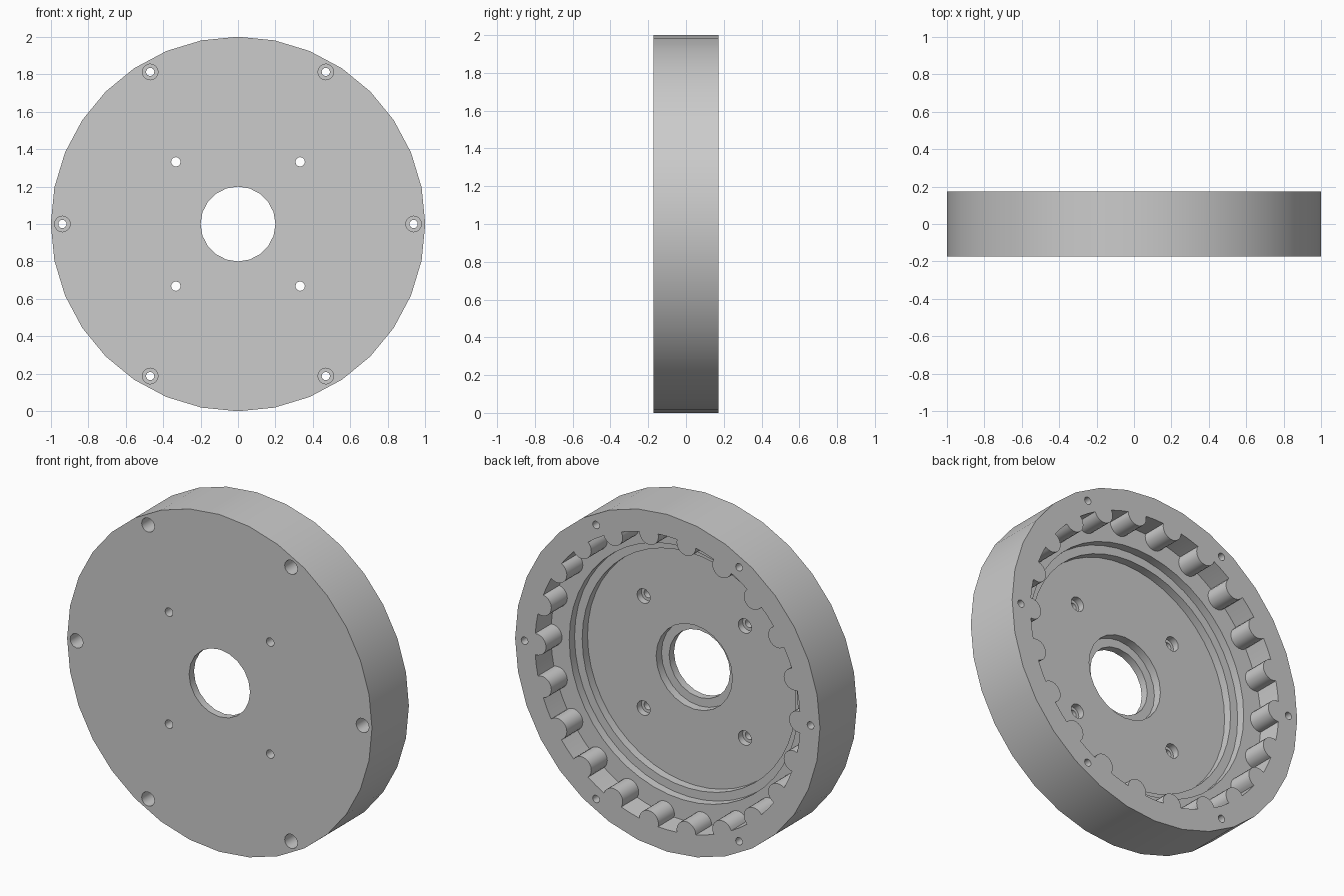
import bpy, bmesh
from math import sin, cos, pi, radians, asin, sqrt

cube = bpy.data.objects.get("Cube")
if cube:
    bpy.data.objects.remove(cube, do_unlink=True)

FRONT, BACK, OVER = -0.173, 0.173, 0.1
PINS, PIN_R, PIN_RING, WALL_R = 22, 0.063, 0.86, 0.87

grey = bpy.data.materials.new("light_grey")
grey.use_nodes = True
colour = (0.6, 0.6, 0.6, 1)
grey.diffuse_color = colour
grey.node_tree.nodes["Principled BSDF"].inputs["Base Color"].default_value = colour


def circle(r, sides, cx=0, cz=0):
    return [(cx + r * cos(2 * pi * i / sides), cz + r * sin(2 * pi * i / sides))
            for i in range(sides)]


def prisms(name, outlines, y0, y1):
    """Closed prisms along y, one for each x-z outline."""
    bm = bmesh.new()
    for pts in outlines:
        face = bm.faces.new([bm.verts.new((x, y0, z + 1)) for x, z in pts])
        top = bmesh.ops.extrude_face_region(bm, geom=[face])["geom"]
        verts = [v for v in top if isinstance(v, bmesh.types.BMVert)]
        bmesh.ops.translate(bm, verts=verts, vec=(0, y1 - y0, 0))
    bmesh.ops.recalc_face_normals(bm, faces=bm.faces)
    mesh = bpy.data.meshes.new(name)
    bm.to_mesh(mesh)
    bm.free()
    ob = bpy.data.objects.new(name, mesh)
    bpy.context.collection.objects.link(ob)
    mesh.materials.append(grey)
    return ob


def scalloped_outline(steps=12):
    """Cavity outline with round teeth bulging inwards from its wall."""
    pts = []
    # Angle around the tooth centre where the tooth meets the wall
    c = (WALL_R ** 2 - PIN_RING ** 2 - PIN_R ** 2) / (2 * PIN_RING)
    start = pi / 2 - asin(c / PIN_R)
    for i in range(PINS):
        a = 2 * pi * i / PINS
        for k in range(steps + 1):
            t = -start - (2 * pi - 2 * start) * k / steps
            u, v = PIN_RING + PIN_R * cos(t), PIN_R * sin(t)
            pts.append((u * cos(a) - v * sin(a), u * sin(a) + v * cos(a)))
        mid = a + pi / PINS
        pts.append((WALL_R * cos(mid), WALL_R * sin(mid)))
    return pts


housing = prisms("ring_gear_housing", [circle(1, 32)], FRONT, BACK)

bolt_spots = [(0.938 * cos(radians(60 * i)), 0.938 * sin(radians(60 * i)))
              for i in range(6)]
screw_spots = [(x, z) for x in (-0.332, 0.332) for z in (-0.332, 0.332)]


def holes(r, spots):
    return [circle(r, 16, x, z) for x, z in spots]


# Outlines to cut, with the depth range of each
cuts = [
    ("toothed_cavity", [scalloped_outline()], BACK - 0.15, BACK + OVER),
    ("bearing_step", [circle(0.75, 48)], BACK - 0.20, BACK + OVER),
    ("floor_recess", [circle(0.70, 48)], BACK - 0.25, BACK + OVER),
    ("hub_counterbore", [circle(0.25, 24)], BACK - 0.30, BACK + OVER),
    ("hub_hole", [circle(0.2, 20)], FRONT - OVER, BACK + OVER),
    ("bolt_counterbores", holes(0.042, bolt_spots), FRONT - OVER, FRONT + 0.12),
    ("bolt_holes", holes(0.022, bolt_spots), FRONT - OVER, BACK + OVER),
    ("screw_counterbores", holes(0.043, screw_spots), BACK - 0.29, BACK + OVER),
    ("screw_holes", holes(0.025, screw_spots), FRONT - OVER, BACK + OVER),
]

bpy.ops.object.select_all(action="DESELECT")
bpy.context.view_layer.objects.active = housing
housing.select_set(True)
for name, outlines, y0, y1 in cuts:
    cutter = prisms(name + "_cutter", outlines, y0, y1)
    cutter.hide_render = True
    mod = housing.modifiers.new(name, "BOOLEAN")
    mod.operation, mod.solver, mod.object = "DIFFERENCE", "EXACT", cutter
    bpy.ops.object.modifier_apply(modifier=mod.name)
    bpy.data.objects.remove(cutter, do_unlink=True)

bpy.ops.object.shade_smooth_by_angle(angle=radians(30))
